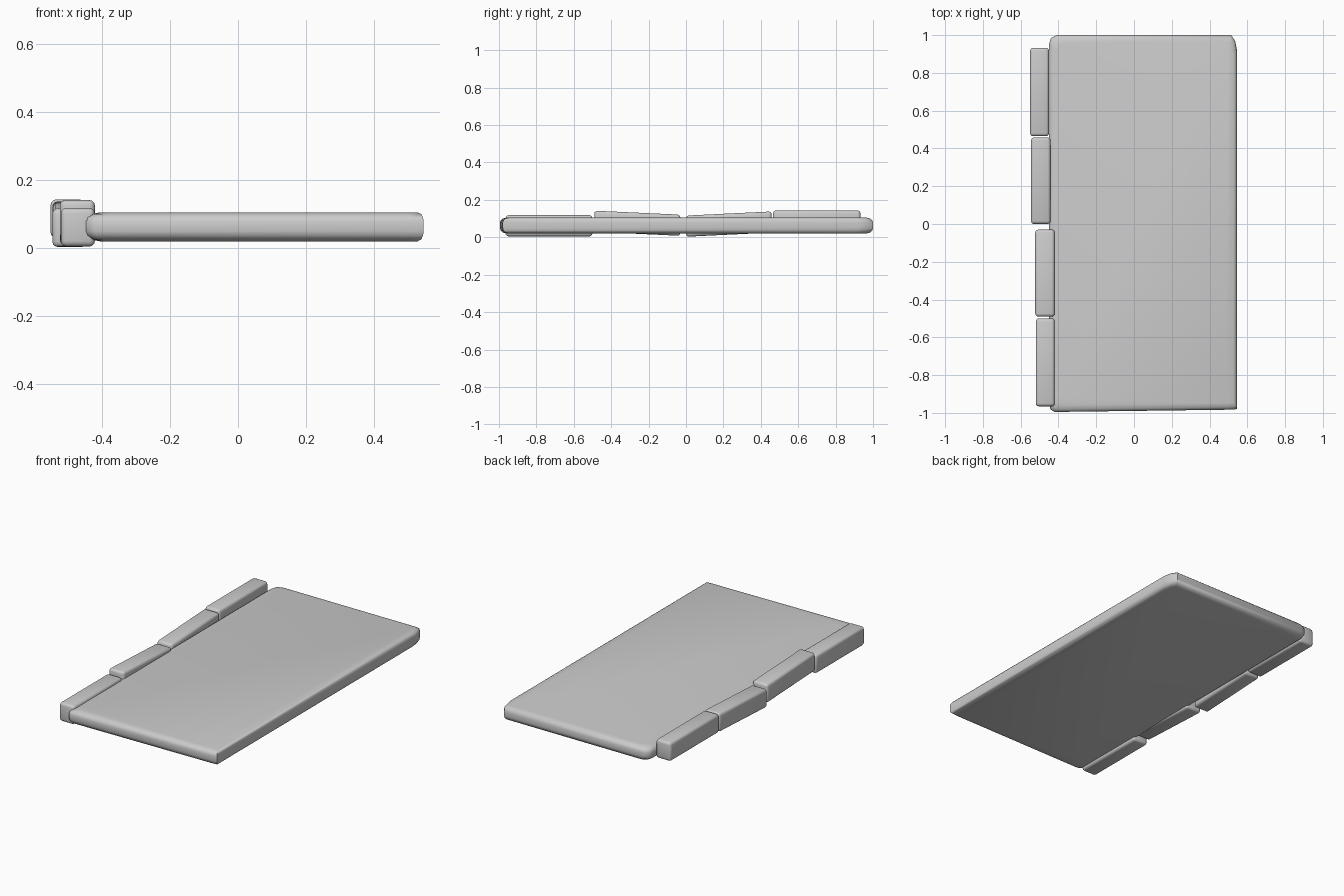
import bpy, bmesh, math

cube = bpy.data.objects.get("Cube")
if cube:
    bpy.data.objects.remove(cube, do_unlink=True)

# Single stone grey
stone = bpy.data.materials.new("stone grey")
stone.use_nodes = True
grey = (0.6, 0.6, 0.6, 1)
stone.diffuse_color = grey
stone.node_tree.nodes["Principled BSDF"].inputs["Base Color"].default_value = grey


def finish(bm, name, angle):
    bmesh.ops.recalc_face_normals(bm, faces=bm.faces)
    mesh = bpy.data.meshes.new(name)
    bm.to_mesh(mesh)
    bm.free()
    obj = bpy.data.objects.new(name, mesh)
    bpy.context.collection.objects.link(obj)
    mesh.materials.append(stone)
    bpy.ops.object.select_all(action='DESELECT')
    obj.select_set(True)
    bpy.context.view_layer.objects.active = obj
    bpy.ops.object.shade_smooth_by_angle(angle=math.radians(angle))
    return obj


# Slab: worn outline, lofted through rings that round the rim
outline = [(-0.42, -0.995), (0.51, -0.983), (0.545, -0.98), (0.545, 0.92),
           (0.535, 0.97), (0.515, 1), (-0.41, 1), (-0.44, 0.985), (-0.45, 0.95),
           (-0.45, -0.95), (-0.442, -0.982)]
rim = [(1, 0.02), (0.4, 0.026), (0.1, 0.037), (0, 0.05),
       (0, 0.078), (0.1, 0.09), (0.4, 0.1), (1, 0.105)]
bm = bmesh.new()
rings = []
for inset, z in rim:
    ring = []
    for x, y in outline:
        dx = 0.018 if x > 0 else -0.045
        dy = math.copysign(0.035, y)
        ring.append(bm.verts.new((x - dx * inset, y - dy * inset, z)))
    rings.append(ring)
n = len(outline)
for low, high in zip(rings, rings[1:]):
    for i in range(n):
        j = (i + 1) % n
        bm.faces.new((low[i], low[j], high[j], high[i]))
bm.faces.new(rings[0][::-1])
bm.faces.new(rings[-1])
finish(bm, "slab", 50)


# Edging stones: bevelled blocks, sheared in height to follow the step in level
def edging_stone(name, x0, x1, y0, y1, front_z, back_z):
    bm = bmesh.new()
    bmesh.ops.create_cube(bm, size=1)
    height = 0.113
    for v in bm.verts:
        t = v.co.y + 0.5
        v.co = (x0 + (x1 - x0) * (v.co.x + 0.5), y0 + (y1 - y0) * t,
                front_z + (back_z - front_z) * t + height * (v.co.z + 0.5))
    bmesh.ops.bevel(bm, geom=bm.edges[:], offset=0.016, segments=3,
                    profile=0.5, affect='EDGES')
    finish(bm, name, 40)


edging_stone("edging_front", -0.52, -0.42, -0.965, -0.5, 0.005, 0.005)
edging_stone("edging_front_middle", -0.523, -0.42, -0.49, -0.03, 0.029, 0.008)
edging_stone("edging_back_middle", -0.545, -0.442, 0, 0.458, 0.003, 0.025)
edging_stone("edging_back", -0.55, -0.45, 0.465, 0.933, 0.03, 0.03)
